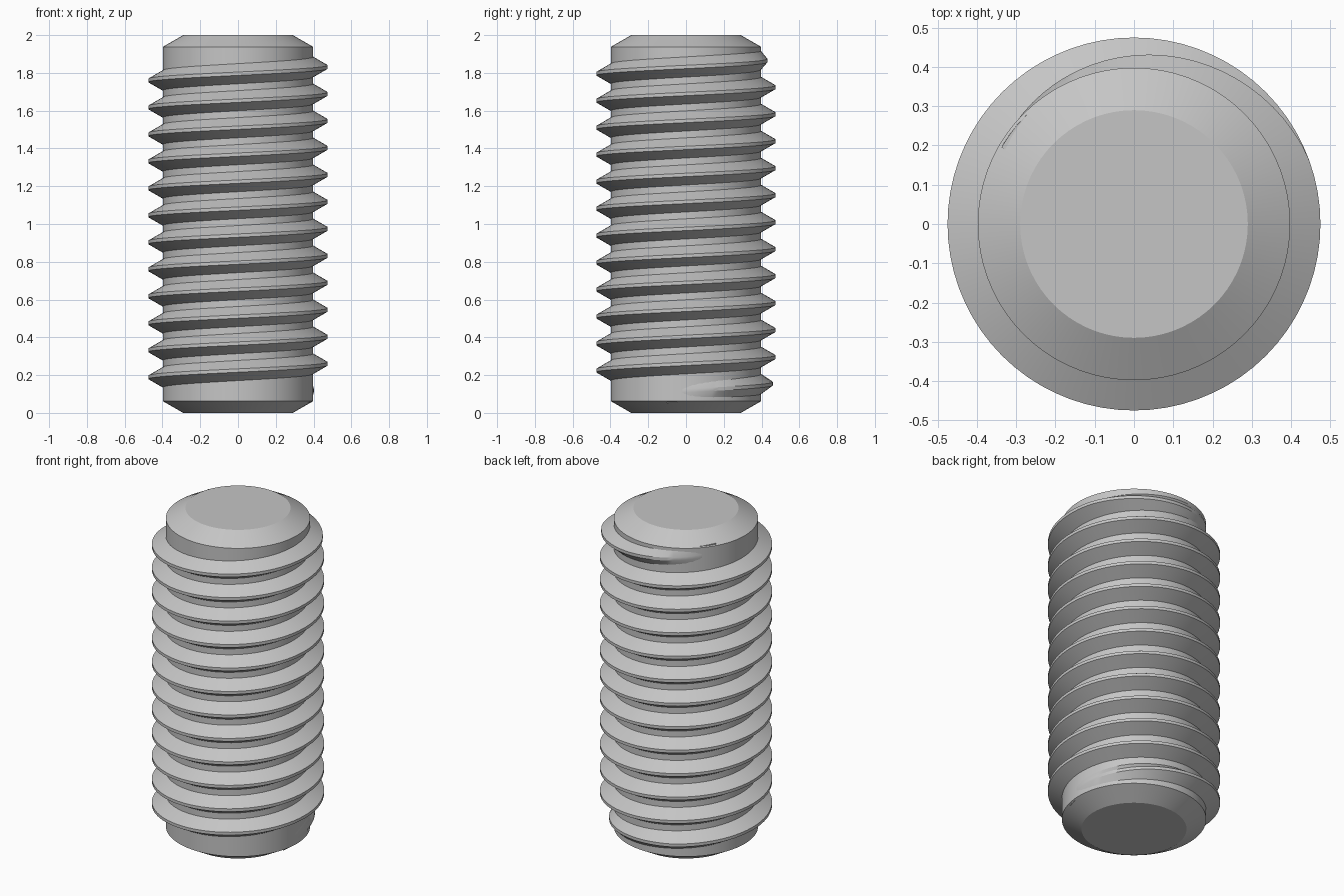
import bpy, bmesh
from math import sin, cos, radians

default = bpy.data.objects.get("Cube")
if default:
    bpy.data.objects.remove(default)

STEP = 5                      # degrees per segment
PITCH = 1 / 7
ROOT, CREST, BURIED = 0.398, 0.475, 0.39

steel = bpy.data.materials.new("grey steel")
steel.use_nodes = True
grey = (0.56, 0.56, 0.56, 1)
steel.diffuse_color = grey
steel.node_tree.nodes["Principled BSDF"].inputs["Base Color"].default_value = grey


def ring_point(bm, radius, degrees, z):
    a = radians(degrees)
    return bm.verts.new((radius * cos(a), radius * sin(a), z))


def bridge(bm, a, b):
    """Join two closed loops of equal length with quads."""
    n = len(a)
    for i in range(n):
        j = (i + 1) % n
        bm.faces.new((a[i], a[j], b[j], b[i]))


def finish(bm, name):
    bmesh.ops.recalc_face_normals(bm, faces=bm.faces)
    mesh = bpy.data.meshes.new(name)
    bm.to_mesh(mesh)
    bm.free()
    mesh.materials.append(steel)
    obj = bpy.data.objects.new(name, mesh)
    bpy.context.collection.objects.link(obj)
    bpy.ops.object.select_all(action='DESELECT')
    obj.select_set(True)
    bpy.context.view_layer.objects.active = obj
    bpy.ops.object.shade_smooth_by_angle(angle=radians(25))
    return obj


# Shank with chamfered ends
bm = bmesh.new()
profile = [(0.29, 0), (ROOT, 0.062), (ROOT, 1.938), (0.29, 2)]
rings = [[ring_point(bm, r, d, z) for d in range(0, 360, STEP)] for r, z in profile]
for low, high in zip(rings, rings[1:]):
    bridge(bm, low, high)
bm.faces.new(rings[0])
bm.faces.new(rings[-1])
finish(bm, "shank")

# Right-handed thread that fades into the shank at both ends
START, FULL, FADE, END = -375, -245, 3982, 4110
bm = bmesh.new()
sections = []
for d in range(START, END + 1, STEP):
    height = max(0, min(1, (d - START) / (FULL - START), (END - d) / (END - FADE)))
    tip = BURIED + (CREST - BURIED) * height
    z = 0.26 + PITCH * d / 360
    outline = [(BURIED, -0.058), (tip, -0.009), (tip, 0.009), (BURIED, 0.058),
               (BURIED - 0.03, 0.058), (BURIED - 0.03, -0.058)]
    sections.append([ring_point(bm, r, d, z + dz) for r, dz in outline])
for a, b in zip(sections, sections[1:]):
    bridge(bm, a, b)
bm.faces.new(sections[0])
bm.faces.new(sections[-1])
finish(bm, "thread")
